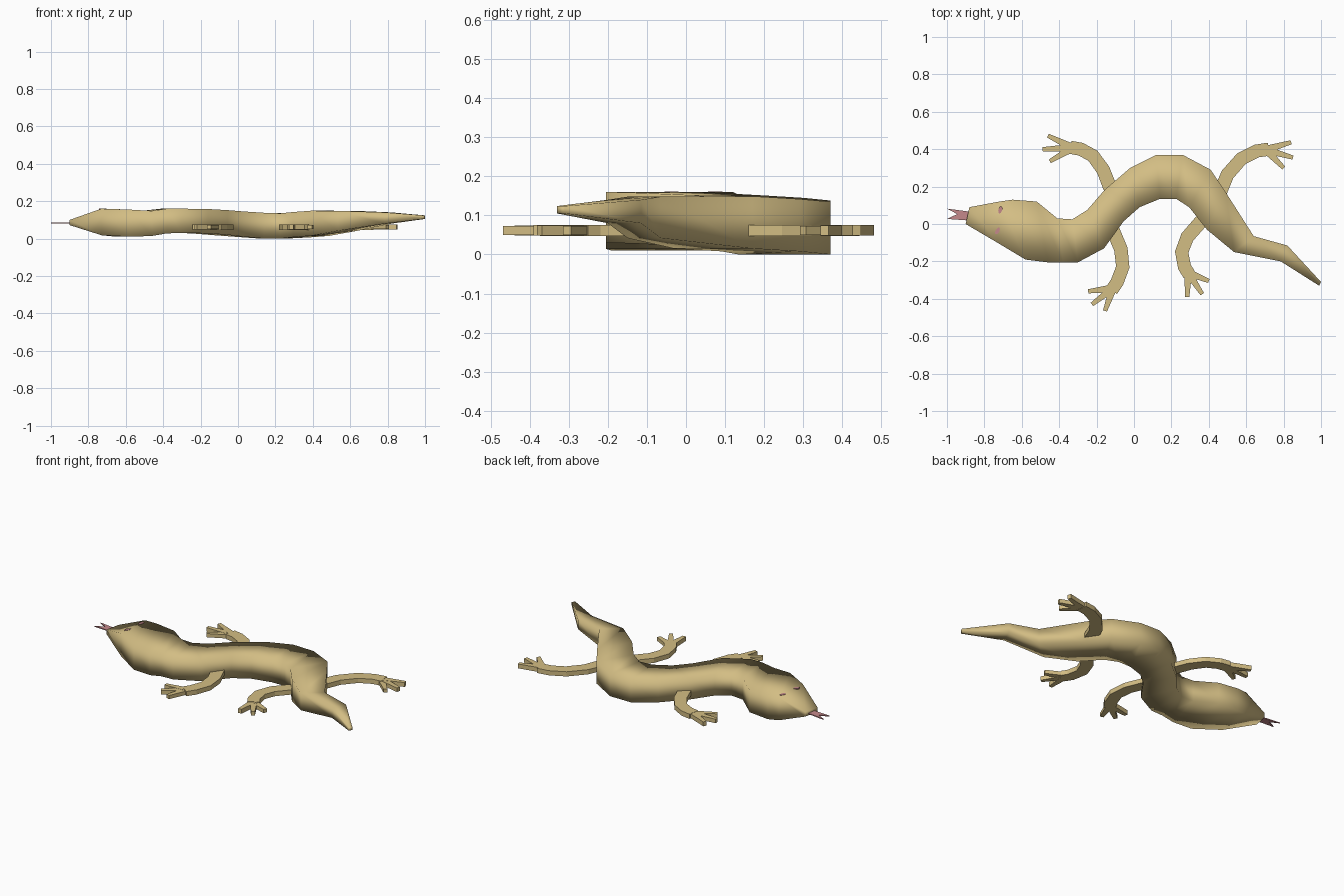
import bpy, bmesh, math
from mathutils import Vector

if "Cube" in bpy.data.objects:
    bpy.data.objects.remove(bpy.data.objects["Cube"])


def material(name, rgb):
    m = bpy.data.materials.new(name)
    m.diffuse_color = (*rgb, 1)
    m.use_nodes = True
    m.node_tree.nodes["Principled BSDF"].inputs["Base Color"].default_value = m.diffuse_color
    return m


SKIN = material("sandy skin", (0.65, 0.51, 0.23))
PINK = material("tongue pink", (0.56, 0.25, 0.26))


def finish(bm, name, mat, smooth=False):
    bmesh.ops.recalc_face_normals(bm, faces=bm.faces)
    me = bpy.data.meshes.new(name)
    bm.to_mesh(me)
    bm.free()
    for p in me.polygons:
        p.use_smooth = smooth
    me.materials.append(mat)
    ob = bpy.data.objects.new(name, me)
    bpy.context.collection.objects.link(ob)
    return ob


def loft(bm, stations):
    """Box-section tube; station = (left x, y, right x, y, bottom z, top z)."""
    rings = []
    for ax, ay, bx, by, lo, hi in stations:
        rings.append([bm.verts.new(c) for c in
                      ((ax, ay, lo), (ax, ay, hi), (bx, by, hi), (bx, by, lo))])
    for r, s in zip(rings, rings[1:]):
        for i in range(4):
            j = (i + 1) % 4
            bm.faces.new((r[i], r[j], s[j], s[i]))
    bm.faces.new(rings[0])
    bm.faces.new(rings[-1])


def ribbon(bm, pts, w0, w1, lo, hi):
    """Flat strip following a path, tapering from width w0 to w1."""
    pts = [Vector(p) for p in pts]
    out = []
    for i, p in enumerate(pts):
        d = (pts[min(i + 1, len(pts) - 1)] - pts[max(i - 1, 0)]).normalized()
        h = (w0 + (w1 - w0) * i / (len(pts) - 1)) / 2
        n = Vector((-d.y, d.x)) * h
        out.append((*(p + n), *(p - n), lo, hi))
    loft(bm, out)


# Winding body from snout to tail tip
bm = bmesh.new()
loft(bm, [
    (-.88, .09, -.90, .00, .072, .10),
    (-.72, .12, -.73, -.10, .018, .16),
    (-.65, .13, -.58, -.19, .01, .155),
    (-.52, .12, -.46, -.205, .014, .148),
    (-.41, .03, -.38, -.205, .028, .16),
    (-.33, .025, -.30, -.205, .03, .16),
    (-.25, .075, -.16, -.13, .028, .158),
    (-.155, .185, -.055, .015, .02, .152),
    (-.02, .30, .03, .09, .01, .145),
    (.12, .37, .14, .135, .0, .138),
    (.26, .37, .225, .135, .0, .135),
    (.41, .29, .295, .09, .008, .142),
    (.49, .17, .39, -.03, .015, .149),
    (.64, -.065, .535, -.15, .042, .148),
    (.82, -.115, .785, -.20, .08, .14),
    (1.0, -.31, .99, -.33, .105, .124),
])
finish(bm, "body", SKIN, smooth=True)

# Legs: curved strip plus three splayed toes
LEGS = {
    "front_leg_left": ([(-.10, .15), (-.13, .20), (-.165, .29), (-.22, .365), (-.285, .40), (-.34, .41)],
                       [(-.46, .472), (-.49, .40), (-.45, .335)]),
    "front_leg_right": ([(-.15, .0), (-.11, -.04), (-.07, -.135), (-.06, -.23), (-.09, -.31), (-.12, -.355)],
                        [(-.245, -.36), (-.225, -.43), (-.155, -.465)]),
    "hind_leg_left": ([(.42, .11), (.46, .17), (.50, .265), (.575, .35), (.655, .39), (.72, .40)],
                      [(.84, .437), (.85, .355), (.80, .30)]),
    "hind_leg_right": ([(.41, .05), (.355, .01), (.285, -.07), (.255, -.15), (.27, -.23), (.295, -.27)],
                       [(.285, -.39), (.365, -.375), (.40, -.305)]),
}
for name, (path, tips) in LEGS.items():
    bm = bmesh.new()
    ribbon(bm, path, .075, .07, .047, .076)
    palm = Vector(path[-1]) * .75 + Vector(path[-2]) * .25
    for k, tip in enumerate(tips):
        inset = .001 * (k + 1)
        ribbon(bm, [palm, tip], .042, .022, .047 + inset, .076 - inset)
    finish(bm, name, SKIN)

# Forked tongue
bm = bmesh.new()
outline = [(-.87, .065), (-1.0, .082), (-.945, .053), (-1.0, .027), (-.87, .018)]
notch = 2
lo = [bm.verts.new((x, y, .080)) for x, y in outline]
hi = [bm.verts.new((x, y, .086)) for x, y in outline]
for v in (lo, hi):
    for i, j in ((0, 1), (3, 4), (4, 0)):
        bm.faces.new((v[notch], v[i], v[j]))
for i in range(5):
    j = (i + 1) % 5
    bm.faces.new((lo[i], lo[j], hi[j], hi[i]))
finish(bm, "tongue", PINK)

# Eyes: thin ovals on top of the head
for name, x, y, tilt in (("eye_left", -.715, .075, -.3), ("eye_right", -.73, -.037, -.5)):
    bpy.ops.mesh.primitive_cylinder_add(vertices=10, radius=1, depth=1,
                                        location=(x, y, .157), rotation=(0, 0, tilt))
    ob = bpy.context.object
    ob.name = name
    ob.scale = (.010, .020, .009)
    ob.data.materials.append(PINK)
